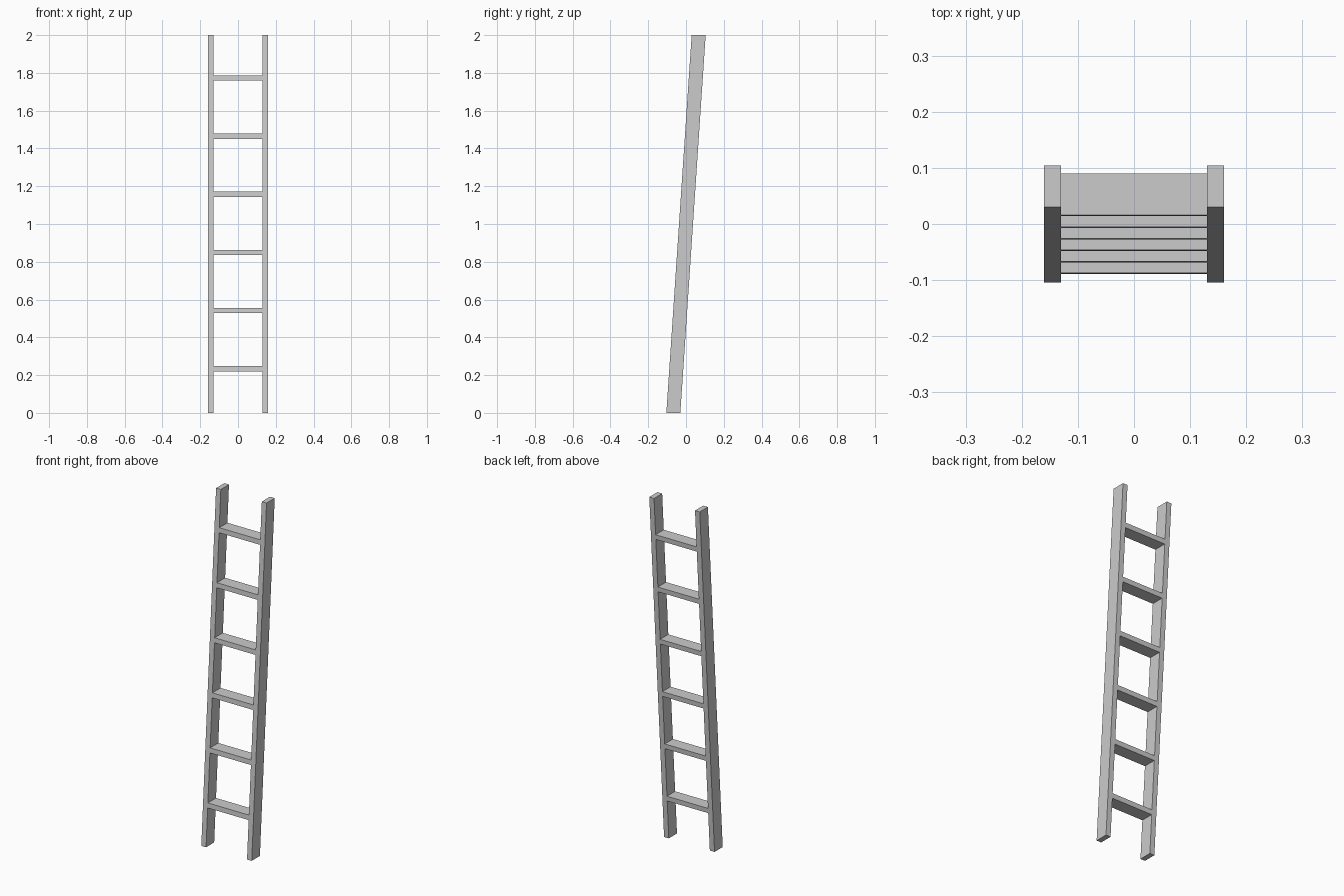
import bpy, bmesh
from mathutils import Matrix

if "Cube" in bpy.data.objects:
    bpy.data.objects.remove(bpy.data.objects["Cube"])

HEIGHT, DEPTH, LEAN = 2.0, 0.074, 0.067   # LEAN = y shift per unit of z
HALF_W, RAIL_T = 0.16, 0.03


def leaning_box(name, x, z, width, height):
    """Box centred on x and z, sheared along y to follow the ladder's lean."""
    mesh = bpy.data.meshes.new(name)
    bm = bmesh.new()
    bmesh.ops.create_cube(bm, size=1, matrix=Matrix.LocRotScale(
        (x, 0, z), None, (width, DEPTH, height)))
    for v in bm.verts:
        v.co.y += (v.co.z - HEIGHT / 2) * LEAN
    bm.to_mesh(mesh)
    bm.free()
    obj = bpy.data.objects.new(name, mesh)
    bpy.context.collection.objects.link(obj)
    return obj


# Side rails
for name, side in (("left_rail", -1), ("right_rail", 1)):
    leaning_box(name, side * (HALF_W - RAIL_T / 2), HEIGHT / 2, RAIL_T, HEIGHT)

# Rungs spanning between the rails
for i in range(6):
    leaning_box(f"rung_{i + 1}", 0, 0.234 + i * 0.3077, 2 * (HALF_W - RAIL_T), 0.028)
